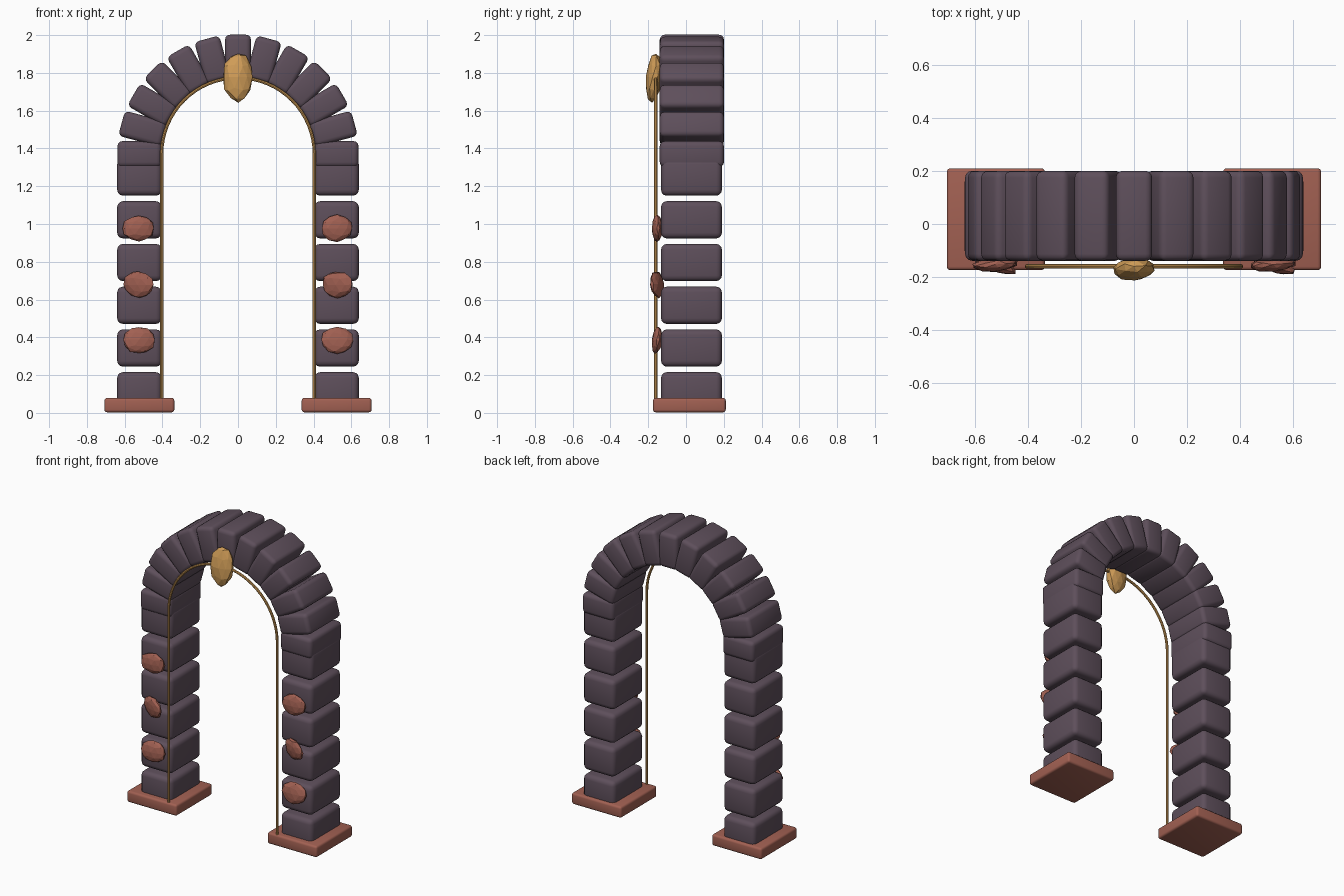
import bpy, bmesh, math, random
from mathutils import Matrix, Vector

if "Cube" in bpy.data.objects:
    bpy.data.objects.remove(bpy.data.objects["Cube"])

random.seed(4)


def material(name, rgb):
    m = bpy.data.materials.new(name)
    m.diffuse_color = (*rgb, 1)
    m.use_nodes = True
    m.node_tree.nodes["Principled BSDF"].inputs["Base Color"].default_value = m.diffuse_color
    return m


STONE = material("dusky purple stone", (0.112, 0.078, 0.105))
CLAY = material("red clay", (0.36, 0.118, 0.085))
GOLD = material("warm gold", (0.62, 0.33, 0.095))


def finish(name, bm, mat, smooth=True):
    me = bpy.data.meshes.new(name)
    bmesh.ops.recalc_face_normals(bm, faces=bm.faces)
    bm.to_mesh(me)
    bm.free()
    me.materials.append(mat)
    ob = bpy.data.objects.new(name, me)
    bpy.context.collection.objects.link(ob)
    if smooth:
        bpy.ops.object.select_all(action='DESELECT')
        ob.select_set(True)
        bpy.context.view_layer.objects.active = ob
        bpy.ops.object.shade_smooth_by_angle(angle=math.radians(35))
    return ob


def block(name, centre, size, mat, bevel, tilt=0.0):
    """Rounded box, turned about the y axis."""
    bm = bmesh.new()
    bmesh.ops.create_cube(bm, size=1, matrix=Matrix.Diagonal((*size, 1)))
    bmesh.ops.bevel(bm, geom=bm.edges[:], offset=bevel, segments=3,
                    profile=0.5, affect='EDGES')
    bm.transform(Matrix.Translation(centre) @ Matrix.Rotation(tilt, 4, 'Y'))
    return finish(name, bm, mat)


def nugget(name, centre, radii, mat, turn=0.0, lean=0.0):
    """Faceted, slightly uneven lump."""
    bm = bmesh.new()
    bmesh.ops.create_icosphere(bm, subdivisions=2, radius=1)
    for v in bm.verts:
        v.co *= random.uniform(0.94, 1.05)
    bm.transform(Matrix.Translation(centre) @ Matrix.Rotation(turn, 4, 'Z')
                 @ Matrix.Rotation(lean, 4, 'X') @ Matrix.Diagonal((*radii, 1)))
    return finish(name, bm, mat, smooth=False)


SPRING = 1.37   # height of the arch centre
MID = 0.522     # middle radius of the stones

# Two pillars with bases, stacked stones and lumps
for side, s in (("left", -1), ("right", 1)):
    block(f"{side}_base", (s * MID, 0.018, 0.041), (0.37, 0.385, 0.076), CLAY, 0.014)
    for i in range(6):
        block(f"{side}_pillar_stone_{i + 1}", (s * MID, 0.029, 0.117 + 0.2263 * i),
              (0.235, 0.322, 0.197), STONE, 0.03)
    for i, (z, turn, lean) in enumerate(((0.385, 0.05, -0.12), (0.68, -0.33, 0.12), (0.977, 0.08, 0.0))):
        nugget(f"{side}_lump_{i + 1}", (s * 0.525, -0.153, z),
               (0.086, 0.027, 0.071), CLAY, turn, lean)

# Ring of arch stones, every 15 degrees
for i in range(13):
    a = math.radians(15 * i)
    block(f"arch_stone_{i + 1}",
          (MID * math.cos(a), 0.031, SPRING + (MID - 0.006) * math.sin(a)),
          (0.232, 0.34, 0.137), STONE, 0.026, -a)

# Thin gold trim following the opening
R = 0.404
path = [(R, 0.075)]
path += [(R * math.cos(math.pi * k / 32), SPRING + R * math.sin(math.pi * k / 32)) for k in range(33)]
path += [(-R, 0.075)]
bm = bmesh.new()
rings = []
for k, (x, z) in enumerate(path):
    a = math.pi * min(max(k - 1, 0), 32) / 32
    out = Vector((math.cos(a), 0, math.sin(a)))
    ring = []
    for j in range(8):
        t = math.tau * j / 8
        ring.append(bm.verts.new(Vector((x, -0.16, z)) + 0.0085 * (out * math.cos(t) + Vector((0, 1, 0)) * math.sin(t))))
    rings.append(ring)
for r0, r1 in zip(rings, rings[1:]):
    for j in range(8):
        bm.faces.new((r0[j], r0[j - 1], r1[j - 1], r1[j]))
bm.faces.new(rings[0])
bm.faces.new(rings[-1])
finish("gold_trim", bm, GOLD)

# Gold nugget on the crown
nugget("crown_gem", (0, -0.17, 1.775), (0.08, 0.043, 0.132), GOLD, 0.08, -0.08)
